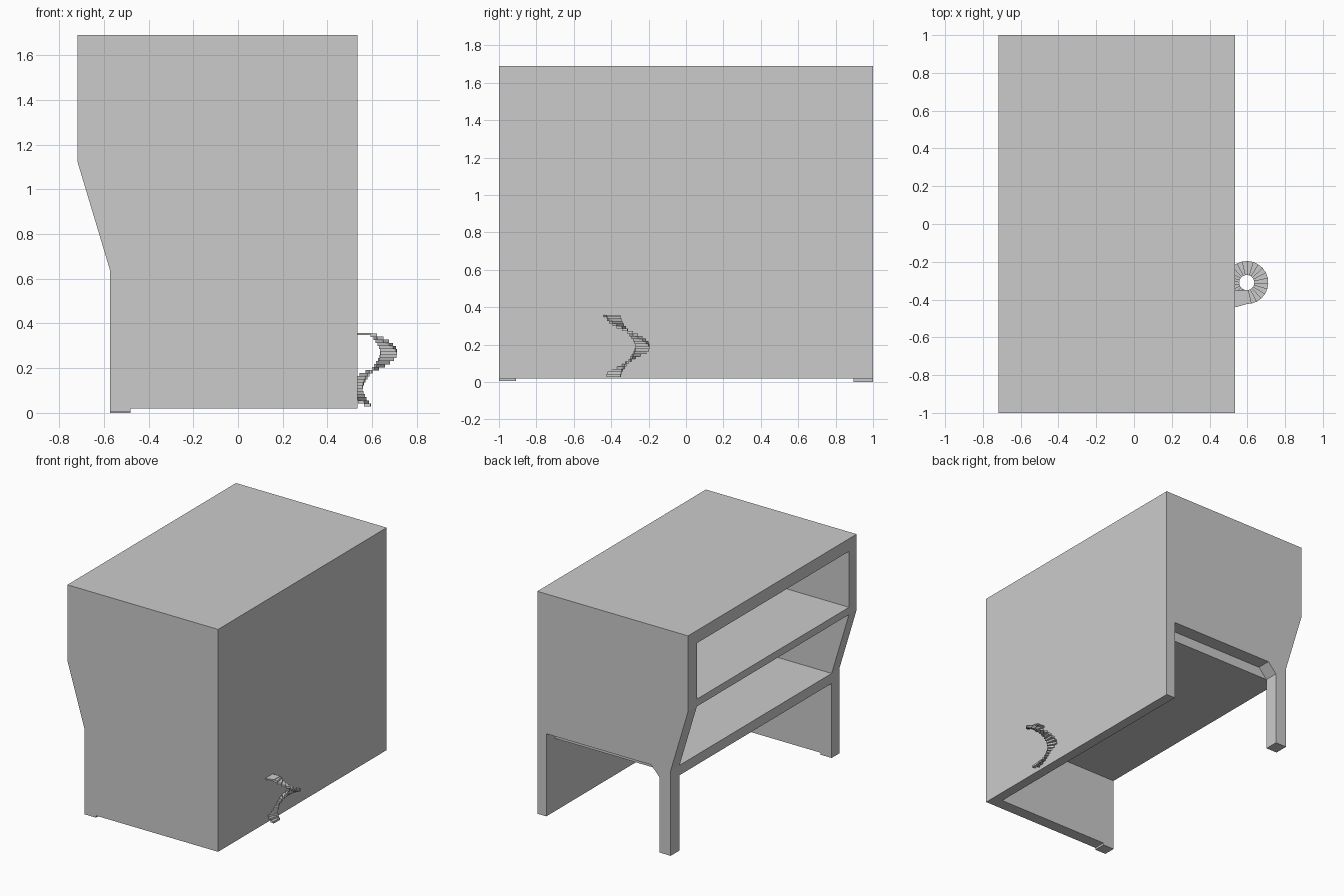
import bpy, bmesh, math

if "Cube" in bpy.data.objects:
    bpy.data.objects.remove(bpy.data.objects["Cube"])

BACK, SLOPE_TOP, TOP = -0.717, 1.12, 1.69   # overhanging open face
LEG, SLOPE_LOW, RIGHT = -0.573, 0.64, 0.535  # recessed lower face


def prism(name, rings):
    """Solid between two matching outlines."""
    bm = bmesh.new()
    a, b = [[bm.verts.new(p) for p in ring] for ring in rings]
    n = len(a)
    bm.faces.new(a)
    bm.faces.new(b[::-1])
    for i in range(n):
        j = (i + 1) % n
        bm.faces.new((a[i], a[j], b[j], b[i]))
    bmesh.ops.recalc_face_normals(bm, faces=bm.faces)
    mesh = bpy.data.meshes.new(name)
    bm.to_mesh(mesh)
    bm.free()
    ob = bpy.data.objects.new(name, mesh)
    bpy.context.collection.objects.link(ob)
    return ob


def along_y(name, outline, y0, y1):
    return prism(name, [[(x, y, z) for x, z in outline] for y in (y0, y1)])


def along_z(name, outline, z0, z1):
    return prism(name, [[(x, y, z) for x, y in outline] for z in (z0, z1)])


def box(name, x0, x1, y0, y1, z0, z1):
    return along_z(name, [(x0, y0), (x1, y0), (x1, y1), (x0, y1)], z0, z1)


# Closed end wall with a small foot
upper = [(RIGHT, TOP), (BACK, TOP), (BACK, SLOPE_TOP), (LEG, SLOPE_LOW)]
along_y("closed_end_wall",
        upper + [(LEG, 0.005), (-0.48, 0.005), (-0.48, 0.02), (RIGHT, 0.02)],
        -1.0, -0.91)

# Open end wall: passage below, slim leg with a chamfered bracket
along_y("open_end_wall",
        upper + [(LEG, 0), (-0.48, 0), (-0.48, 0.565), (-0.41, SLOPE_LOW),
                 (0.46, SLOPE_LOW), (0.46, 0.02), (RIGHT, 0.02)],
        0.895, 1.0)

# Long solid wall
box("long_wall", 0.46, RIGHT, -0.91, 0.895, 0.02, TOP)

# Roof and floors
box("roof", BACK, 0.46, -0.91, 0.895, 1.595, TOP)
box("upper_floor", BACK, 0.46, -0.91, 0.895, SLOPE_TOP, 1.175)
box("lower_floor", LEG, 0.46, -0.91, 0.895, 0.565, SLOPE_LOW)

# Spiral stair beside the long wall
CX, CY, R_IN, R_OUT, STEPS = 0.597, -0.31, 0.04, 0.114, 24
step = 2 * math.pi / STEPS
rise = 0.325 / STEPS
for i in range(STEPS):
    a0 = math.radians(268) - i * step
    a1 = a0 - step
    wedge = [(CX + r * math.cos(a), CY + r * math.sin(a))
             for r, a in ((R_IN, a0), (R_OUT, a0), (R_OUT, a1), (R_IN, a1))]
    z = 0.028 + i * rise
    along_z(f"stair_step_{i + 1}", wedge, z, z + rise * 1.1)

# Landing joining the stair to the wall
along_z("stair_landing",
        [(0.50, -0.44), (0.54, -0.44), (CX, CY - R_OUT), (CX, CY - R_IN), (0.50, -0.355)],
        0.349, 0.358)
